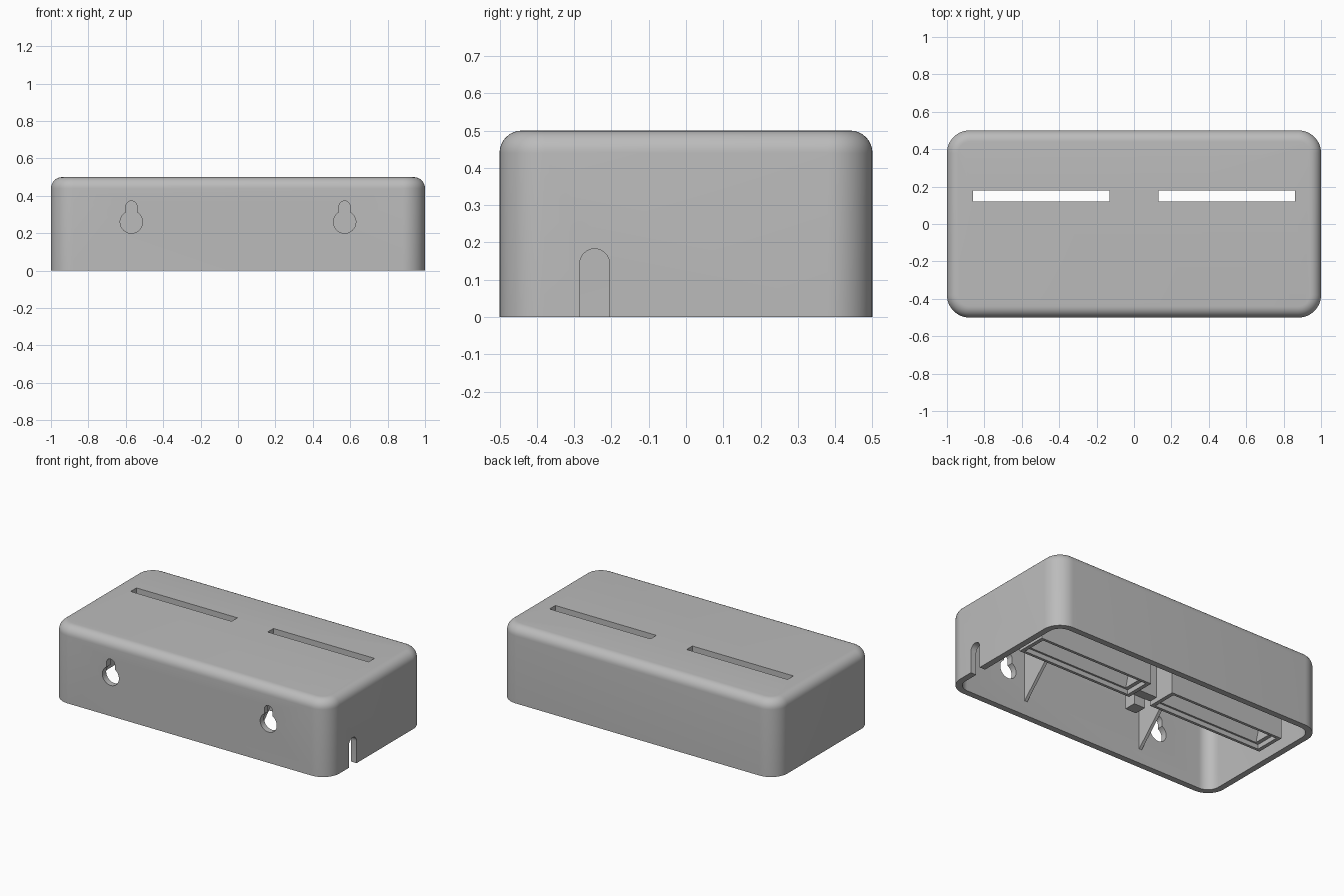
import bpy, bmesh, math
from mathutils import Vector

cube = bpy.data.objects.get("Cube")
if cube:
    bpy.data.objects.remove(cube, do_unlink=True)

grey = bpy.data.materials.new("plain grey")
grey.use_nodes = True
colour = (0.5, 0.5, 0.5, 1)
grey.diffuse_color = colour
grey.node_tree.nodes["Principled BSDF"].inputs["Base Color"].default_value = colour


def to_object(name, bm):
    bmesh.ops.recalc_face_normals(bm, faces=bm.faces)
    mesh = bpy.data.meshes.new(name)
    bm.to_mesh(mesh)
    bm.free()
    mesh.materials.append(grey)
    obj = bpy.data.objects.new(name, mesh)
    bpy.context.collection.objects.link(obj)
    return obj


def prism(name, outline, axis, start, end):
    """Extrude a 2D outline along x ('X': y,z points) or y ('Y': x,z points)."""
    bm = bmesh.new()
    place = (lambda a, b: (start, a, b)) if axis == "X" else (lambda a, b: (a, start, b))
    face = bm.faces.new([bm.verts.new(place(a, b)) for a, b in outline])
    out = bmesh.ops.extrude_face_region(bm, geom=[face])
    shift = Vector((1, 0, 0) if axis == "X" else (0, 1, 0)) * (end - start)
    bmesh.ops.translate(bm, vec=shift, verts=[g for g in out["geom"] if isinstance(g, bmesh.types.BMVert)])
    return to_object(name, bm)


def box(name, x0, x1, y0, y1, z0, z1):
    return prism(name, [(y0, z0), (y1, z0), (y1, z1), (y0, z1)], "X", x0, x1)


def rounded_box(name, hx, hy, z0, z1, corner, fillet):
    bm = bmesh.new()
    bmesh.ops.create_cube(bm, size=1)
    for v in bm.verts:
        v.co = (v.co.x * 2 * hx, v.co.y * 2 * hy, z1 if v.co.z > 0 else z0)
    upright = [e for e in bm.edges if abs(e.verts[0].co.z - e.verts[1].co.z) > 0.1]
    bmesh.ops.bevel(bm, geom=upright, offset=corner, segments=12, profile=0.5, affect="EDGES")
    rim = [e for e in bm.edges if all(abs(v.co.z - z1) < 1e-4 for v in e.verts)]
    bmesh.ops.bevel(bm, geom=rim, offset=fillet, segments=8, profile=0.5, affect="EDGES")
    return to_object(name, bm)


def cut(target, cutter):
    cutter.hide_render = True
    mod = target.modifiers.new("cut", "BOOLEAN")
    mod.operation, mod.solver, mod.object = "DIFFERENCE", "EXACT", cutter
    bpy.context.view_layer.objects.active = target
    bpy.ops.object.modifier_apply(modifier=mod.name)
    bpy.data.objects.remove(cutter, do_unlink=True)


def arc(cx, cz, r, a0, a1, n=12):
    angles = [math.radians(a0 + (a1 - a0) * i / n) for i in range(n + 1)]
    return [(cx + r * math.cos(a), cz + r * math.sin(a)) for a in angles]


# Hollow housing, open underneath
housing = rounded_box("housing", 1, 0.5, 0, 0.5, 0.12, 0.06)
cut(housing, rounded_box("cavity", 0.96, 0.46, -0.1, 0.46, 0.08, 0.03))

# Cable notch in one end wall
cut(housing, prism("notch", [(-0.285, -0.1), (-0.205, -0.1)] + arc(-0.245, 0.143, 0.04, 0, 180), "X", 0.9, 1.1))

for side, label in ((1, "left"), (-1, "right")):
    # Keyhole hanger in the front wall
    keyhole = arc(side * 0.57, 0.26, 0.06, -240, 60, 28) + arc(side * 0.57, 0.343, 0.03, 0, 180)
    cut(housing, prism("keyhole", keyhole, "Y", -0.6, -0.4))

    # Slot through the top
    x0, x1 = sorted((side * 0.13, side * 0.86))
    cut(housing, box("slot", x0, x1, 0.12, 0.18, 0.4, 0.6))

    # Slot guide: deep frame with a flared throat and stepped mouth
    guide = box(label + "_slot_guide", x0 - 0.05, x1 + 0.05, 0.05, 0.25, 0.03, 0.47)
    throat = [(0.08, 0), (0.08, 0.06), (0.12, 0.2), (0.12, 0.6),
              (0.18, 0.6), (0.18, 0.2), (0.22, 0.06), (0.22, 0)]
    cut(guide, prism("throat", throat, "X", x0, x1))
    cut(guide, box("mouth", x0 - 0.025, x1 + 0.025, 0.068, 0.232, 0, 0.06))

    # Triangular rib bracing the front wall
    prism(label + "_rib", [(-0.465, 0.09), (-0.09, 0.465), (-0.465, 0.465)], "X",
          side * 0.435 - 0.01, side * 0.435 + 0.01)

# Centre post and the bridge between the guides
box("centre_bridge", -0.081, 0.081, 0.05, 0.11, 0.06, 0.47)
box("centre_post", -0.04, 0.04, -0.03, 0.05, 0, 0.47)

bpy.ops.object.select_all(action="DESELECT")
housing.select_set(True)
bpy.context.view_layer.objects.active = housing
bpy.ops.object.shade_smooth_by_angle(angle=math.radians(30))
